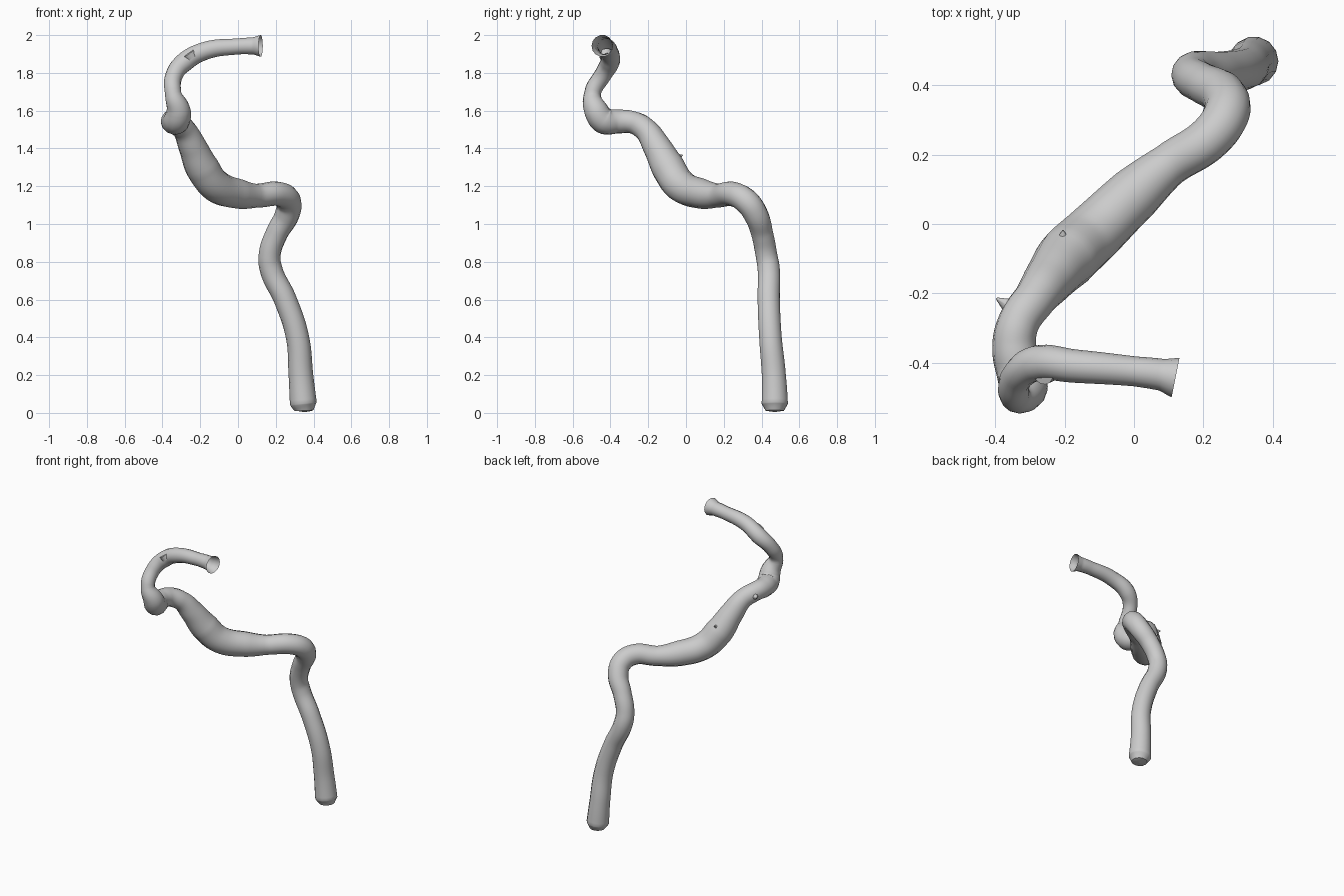
import bpy
import math
from mathutils import Vector

cube = bpy.data.objects.get("Cube")
if cube:
    bpy.data.objects.remove(cube, do_unlink=True)

# One plain grey for the whole vessel
grey = bpy.data.materials.new("plain grey")
grey.use_nodes = True
grey.diffuse_color = (0.6, 0.6, 0.6, 1)
grey.node_tree.nodes["Principled BSDF"].inputs["Base Color"].default_value = (0.6, 0.6, 0.6, 1)

# Centre line with thickness, from the closed foot to the open mouth: x, y, z, radius
PATH = [
    (.35, .47, .004, .001), (.35, .47, .012, .05), (.346, .47, .05, .071),
    (.333, .465, .2, .065), (.315, .447, .4, .061), (.25, .438, .6, .06),
    (.175, .438, .76, .06), (.168, .425, .84, .058), (.205, .403, .95, .059),
    (.26, .37, 1.05, .065), (.267, .32, 1.12, .067), (.22, .25, 1.158, .065),
    (.1, .17, 1.15, .063), (0, .085, 1.16, .08), (-.12, -.03, 1.205, .087),
    (-.19, -.095, 1.3, .09), (-.24, -.155, 1.41, .075), (-.285, -.215, 1.5, .062),
    (-.335, -.29, 1.54, .06), (-.345, -.36, 1.543, .064), (-.325, -.435, 1.548, .071),
    (-.315, -.475, 1.6, .065), (-.343, -.495, 1.69, .044), (-.337, -.44, 1.79, .046),
    (-.28, -.402, 1.86, .052), (-.17, -.41, 1.918, .048), (0, -.425, 1.94, .043),
    (.08, -.435, 1.943, .046), (.12, -.443, 1.943, .058),
]


def tube(name, path, sides):
    curve = bpy.data.curves.new(name, "CURVE")
    curve.dimensions = "3D"
    curve.bevel_depth = 1
    curve.bevel_resolution = sides // 4 - 1
    curve.resolution_u = 8
    spline = curve.splines.new("BEZIER")
    spline.radius_interpolation = "LINEAR"
    spline.bezier_points.add(len(path) - 1)
    for point, (x, y, z, radius) in zip(spline.bezier_points, path):
        point.co = (x, y, z)
        point.radius = radius
        point.handle_left_type = point.handle_right_type = "AUTO"
    obj = bpy.data.objects.new(name, curve)
    bpy.context.collection.objects.link(obj)
    return obj


def finish(obj):
    bpy.ops.object.select_all(action="DESELECT")
    obj.select_set(True)
    bpy.context.view_layer.objects.active = obj
    if obj.type == "CURVE":
        bpy.ops.object.convert(target="MESH")
    obj = bpy.context.object
    obj.data.materials.clear()
    obj.data.materials.append(grey)
    bpy.ops.object.shade_smooth_by_angle(angle=math.radians(50))
    return obj


# Winding main vessel
vessel = finish(tube("main_vessel", PATH, 24))

# Flat cut where a small side branch was trimmed at the upper bend
facing = Vector((-.55, -.25, .8))
bpy.ops.mesh.primitive_cylinder_add(
    vertices=24, radius=.035, depth=.03, location=(-.255, -.425, 1.896),
    rotation=facing.to_track_quat("Z", "Y").to_euler())
bpy.context.object.name = "trimmed_branch"
finish(bpy.context.object)

# Tiny pointed remnants on the wide middle stretch
for number, (spot, aim) in enumerate([
        ((-.205, -.035, 1.355), (0, .7, .5)),
        ((-.38, -.225, 1.535), (-.8, .5, .2))]):
    bpy.ops.mesh.primitive_cone_add(
        vertices=8, radius1=.022, radius2=.003, depth=.04, location=spot,
        rotation=Vector(aim).to_track_quat("Z", "Y").to_euler())
    bpy.context.object.name = "wall_remnant_" + str(number + 1)
    finish(bpy.context.object)
